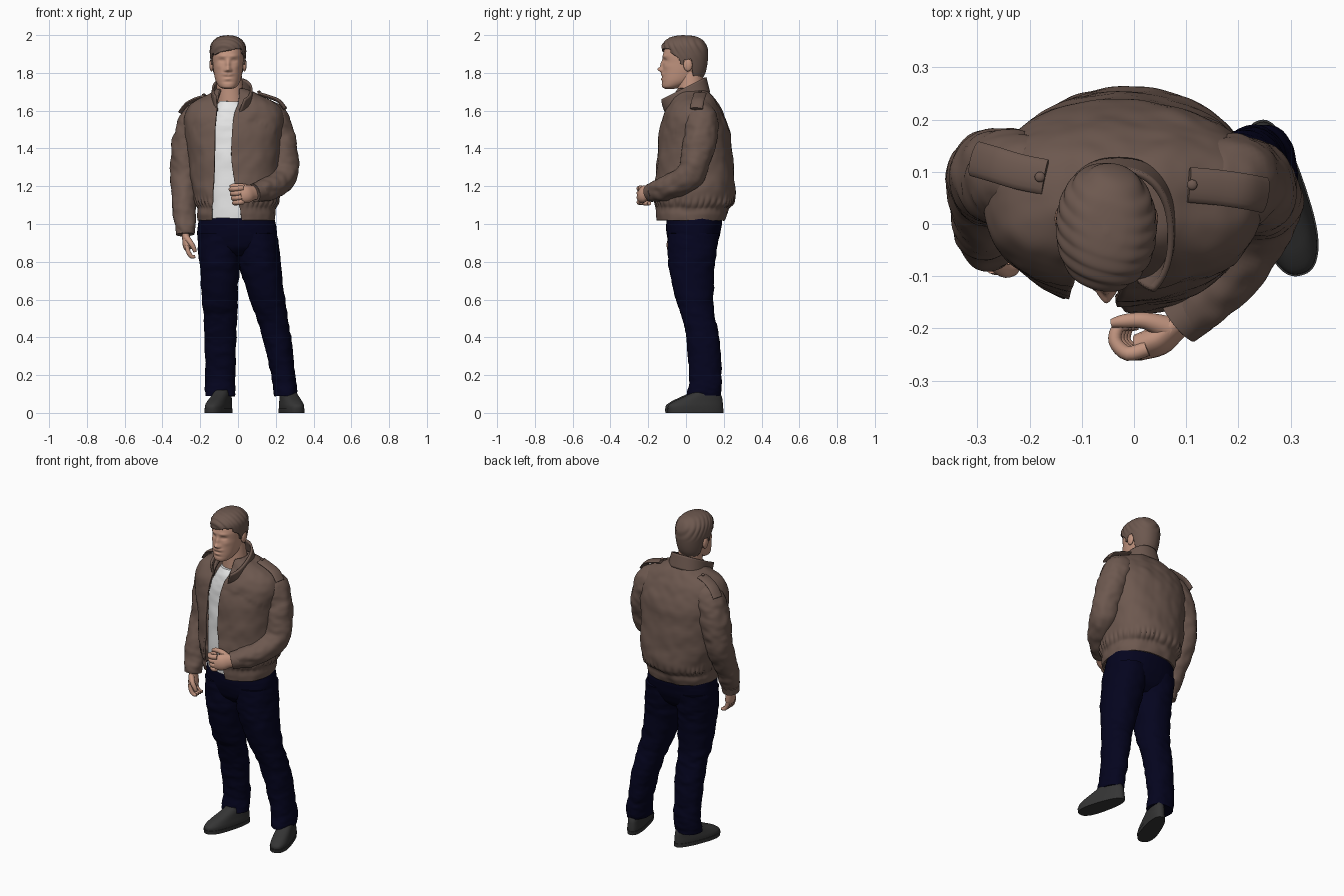
import bpy, bmesh, math
from mathutils import Vector, noise

def mat(name, rgb):
    m = bpy.data.materials.new(name)
    m.diffuse_color = (*rgb, 1)
    return m

BROWN = mat("brown", (0.152, 0.098, 0.078))
SKIN = mat("skin", (0.54, 0.3, 0.215))
WHITE = mat("white", (0.8, 0.8, 0.8))
NAVY = mat("navy", (0.0012, 0.0012, 0.013))
BLACK = mat("charcoal", (0.035, 0.035, 0.035))

def spline(rows, n):
    """Catmull-Rom resampling of table rows."""
    out, k = [], len(rows) - 1
    for i in range(n + 1):
        f = i / n * k
        j = min(int(f), k - 1)
        t = f - j
        q = [rows[max(0, min(k, j + d))] for d in (-1, 0, 1, 2)]
        out.append([0.5 * (2 * b + (c - a) * t + (2 * a - 5 * b + 4 * c - d) * t * t
                    + (3 * b - a - 3 * c + d) * t ** 3) for a, b, c, d in zip(*q)])
    return out

def spow(v, e):
    return math.copysign(abs(v) ** e, v)

def section(z, x0, x1, y0, y1, angles, n=2.3):
    """Horizontal superellipse inside the given bounds."""
    return [Vector(((x0 + x1) / 2 + (x1 - x0) / 2 * spow(math.cos(a), 2 / n),
                    (y0 + y1) / 2 + (y1 - y0) / 2 * spow(math.sin(a), 2 / n), z)) for a in angles]

def circle(n):
    return [2 * math.pi * i / n for i in range(n)]

def sweep(x0, x1, xl, xr, m, n=2.3):
    """Angles around the back from the right opening edge to the left one."""
    a, b = [-math.acos(max(-1, min(1, spow((x - (x0 + x1) / 2) / ((x1 - x0) / 2), n / 2)))) for x in (xr, xl)]
    return [a + (b + 2 * math.pi - a) * i / m for i in range(m + 1)]

def surface(name, rings, material, closed=True, cap=True, fold=0, thick=0, keep=None, freq=(11, 11, 20), sharp=50):
    bm = bmesh.new()
    vs = [[bm.verts.new(p) for p in r] for r in rings]
    m = len(rings[0])
    for r0, r1 in zip(vs, vs[1:]):
        for i in range(m if closed else m - 1):
            j = (i + 1) % m
            bm.faces.new((r0[i], r0[j], r1[j], r1[i]))
    if closed and cap:
        bm.faces.new(vs[0])
        bm.faces.new(vs[-1])
    bmesh.ops.recalc_face_normals(bm, faces=bm.faces)
    bm.normal_update()
    if fold:    # cloth folds
        for v in bm.verts:
            p = Vector([a * b for a, b in zip(v.co, freq)])
            v.co += v.normal * fold * (noise.noise(p) + 0.5 * noise.noise(p * 2.3))
    if keep:
        bad = [f for f in bm.faces if not keep(f.calc_center_median())]
        bmesh.ops.delete(bm, geom=bad, context='FACES')
    me = bpy.data.meshes.new(name)
    bm.to_mesh(me)
    bm.free()
    me.materials.append(material)
    ob = bpy.data.objects.new(name, me)
    bpy.context.collection.objects.link(ob)
    bpy.ops.object.select_all(action='DESELECT')
    ob.select_set(True)
    bpy.context.view_layer.objects.active = ob
    bpy.ops.object.shade_smooth_by_angle(angle=math.radians(sharp))
    if thick:
        s = ob.modifiers.new("thickness", 'SOLIDIFY')
        s.thickness, s.offset = thick, 0
    return ob

def loft(name, rows, material, steps=40, m=48, n=2.3, **kw):
    return surface(name, [section(*r, circle(m), n) for r in spline(rows, steps)], material, **kw)

def tube(name, pts, material, steps=12, m=16, flat=1, up=(0, 0, 1), **kw):
    """Tube through (x, y, z, radius) points; flat squashes it along up."""
    rows = spline(pts, steps)
    c = [Vector(r[:3]) for r in rows]
    rings, u = [], None
    for i, r in enumerate(rows):
        t = (c[min(i + 1, steps)] - c[max(i - 1, 0)]).normalized()
        u = u or Vector(up)
        u = (u - t * u.dot(t)).normalized()
        w = t.cross(u)
        rings.append([c[i] + r[3] * (u * flat * math.sin(a) + w * math.cos(a)) for a in circle(m)])
    return surface(name, rings, material, **kw)

def ball(name, loc, size, material):
    rows = [[Vector((loc[0] + size[0] * math.sin(p) * math.cos(a), loc[1] + size[1] * math.sin(p) * math.sin(a),
             loc[2] - size[2] * math.cos(p))) for a in circle(20)] for p in [0.02 + 3.1 * i / 12 for i in range(13)]]
    return surface(name, rows, material)

# trousers
loft("trouser_seat", [(0.83, -0.14, 0.13, -0.04, 0.11), (0.87, -0.2, 0.2, -0.08, 0.15), (0.93, -0.215, 0.208, -0.1, 0.175),
     (1.0, -0.212, 0.2, -0.105, 0.19), (1.06, -0.2, 0.185, -0.1, 0.185)], NAVY, fold=0.003)
depth = [(0.95, -0.095, 0.178), (0.85, -0.095, 0.162), (0.76, -0.088, 0.152), (0.6, -0.055, 0.143), (0.5, -0.02, 0.155),
         (0.4, 0.0, 0.175), (0.3, 0.012, 0.183), (0.2, 0.018, 0.188), (0.13, 0.012, 0.186), (0.09, 0.005, 0.18)]
right = [(-0.212, 0.0), (-0.212, 0.008), (-0.203, 0.006), (-0.19, -0.002), (-0.182, -0.005), (-0.178, -0.01),
         (-0.174, -0.012), (-0.172, -0.014), (-0.176, -0.014), (-0.174, -0.018)]
left = [(-0.01, 0.205), (0.0, 0.221), (0.012, 0.23), (0.062, 0.248), (0.1, 0.264), (0.13, 0.28),
        (0.155, 0.294), (0.175, 0.304), (0.188, 0.315), (0.192, 0.313)]
for name, xs, slim in (("right_trouser_leg", right, 0.04), ("left_trouser_leg", left, 0)):
    loft(name, [(d[0], *x, d[1] + slim * min(1, max(0, 1.4 - 2 * d[0])), d[2] - 0.1 * slim) for d, x in zip(depth, xs)],
         NAVY, steps=90, n=2.2, fold=0.006, freq=(12, 12, 22))

# shoes: flat sole and rounded upper, turned outwards
sole = [(0, -0.05, 0.05, -0.15, 0.152), (0.022, -0.051, 0.051, -0.154, 0.154)]
upper = [(0.02, -0.048, 0.048, -0.15, 0.15), (0.04, -0.048, 0.048, -0.147, 0.15), (0.062, -0.045, 0.045, -0.115, 0.148),
         (0.08, -0.043, 0.043, -0.075, 0.145), (0.098, -0.041, 0.041, -0.035, 0.138), (0.12, -0.036, 0.036, 0.005, 0.128)]
for side, x, y, turn in (("right", -0.1, 0.036, -0.33), ("left", 0.28, 0.05, 0.27)):
    for part, rows, st in (("sole", sole, 2), ("shoe", upper, 20)):
        ob = loft(f"{side}_{part}", rows, BLACK, steps=st, n=2.5)
        for v in ob.data.vertices:      # narrower heel
            v.co.x *= 1.03 - 0.9 * v.co.y if v.co.y > -0.1 else 1.12
        ob.location, ob.rotation_euler = (x, y, 0), (0, 0, turn)

# shirt
loft("shirt", [(1.03, -0.18, 0.16, -0.125, 0.15), (1.3, -0.19, 0.16, -0.12, 0.18), (1.5, -0.18, 0.15, -0.105, 0.15),
     (1.6, -0.13, 0.06, -0.085, 0.08), (1.65, -0.1, 0.015, -0.06, 0.05)], WHITE, fold=0.004)

# jacket body: z, x0, x1, y0, y1, opening left, opening right
body = [(1.02, -0.208, 0.188, -0.15, 0.2, -0.14, 0.02), (1.05, -0.212, 0.192, -0.155, 0.212, -0.138, 0.015),
        (1.085, -0.21, 0.19, -0.155, 0.22, -0.136, 0.01), (1.12, -0.228, 0.208, -0.162, 0.247, -0.134, 0.0),
        (1.2, -0.24, 0.217, -0.16, 0.254, -0.13, -0.015), (1.35, -0.258, 0.22, -0.147, 0.24, -0.122, -0.035),
        (1.5, -0.275, 0.23, -0.132, 0.222, -0.12, -0.03), (1.58, -0.275, 0.23, -0.11, 0.192, -0.112, -0.02),
        (1.635, -0.24, 0.2, -0.08, 0.165, -0.11, 0.0), (1.685, -0.145, 0.098, -0.055, 0.128, -0.1, 0.005),
        (1.71, -0.108, 0.03, -0.045, 0.09, -0.09, 0.005)]
rings = []
for z, x0, x1, y0, y1, xl, xr in spline(body, 80):
    angles = sweep(x0, x1, xl, xr, 200)
    ring = section(z, x0, x1, y0, y1, angles)
    g = 0.018 * math.exp(-((z - 1.115) / 0.025) ** 2)     # gathers over the waistband
    mid = Vector(((x0 + x1) / 2, (y0 + y1) / 2, z))
    for p, a in zip(ring, angles):
        yoke = 0.01 if z > 1.46 + 0.1 * max(0, -math.sin(a)) ** 2 else 0
        k = 1 + g * math.sin(40 * a + 2 * math.sin(5 * a)) + yoke
        p.xy = mid.xy + (p.xy - mid.xy) * k
    rings.append(ring)
surface("jacket_body", rings, BROWN, closed=False, fold=0.007, thick=0.012, freq=(9, 9, 10))

# stand-up collar sloping down to the front
rings = []
for i in range(9):
    s = i / 8
    x0, x1, y0, y1 = -0.14 + 0.008 * s, 0.08 - 0.01 * s, -0.105 - 0.045 * s, 0.122 - 0.02 * s
    ring = section(0, x0, x1, y0, y1, sweep(x0, x1, -0.11 - 0.01 * s, 0.0 + 0.035 * s, 60))
    for p in ring:
        p.z = 1.635 + 0.09 * s + 0.5 * p.y
    rings.append(ring)
surface("collar", rings, BROWN, closed=False, thick=0.012)

# jacket sleeves and cuffs
r_arm = [(-0.16, 0.085, 1.585, 0.07), (-0.21, 0.088, 1.55, 0.09), (-0.243, 0.09, 1.48, 0.094), (-0.268, 0.088, 1.36, 0.089),
         (-0.28, 0.068, 1.24, 0.079), (-0.285, 0.008, 1.1, 0.066), (-0.281, -0.03, 1.0, 0.054), (-0.278, -0.042, 0.945, 0.046)]
l_arm = [(0.12, 0.085, 1.585, 0.07), (0.175, 0.082, 1.56, 0.087), (0.203, 0.077, 1.49, 0.09), (0.238, 0.06, 1.37, 0.082),
         (0.238, 0.02, 1.26, 0.075), (0.19, -0.08, 1.2, 0.066), (0.13, -0.15, 1.178, 0.053), (0.085, -0.187, 1.165, 0.045)]
for side, arm in (("right", r_arm), ("left", l_arm)):
    tube(f"{side}_sleeve", arm, BROWN, steps=80, m=48, up=(0, 1, 0.1), fold=0.009, freq=(11, 11, 15))
    a, b = Vector(arm[-2]), Vector(arm[-1])
    tube(f"{side}_cuff", [a.lerp(b, 0.3)[:3] + (0.052,), b[:3] + (0.049,)], BROWN, steps=4, m=32, up=(0, 1, 0.1))

# shoulder straps with buttons
for side, pts in (("right", [(-0.17, 0.09, 1.675), (-0.22, 0.1, 1.662), (-0.27, 0.115, 1.635), (-0.305, 0.125, 1.59)]),
                  ("left", [(0.105, 0.075, 1.69), (0.16, 0.07, 1.674), (0.215, 0.062, 1.652), (0.25, 0.055, 1.61)])):
    tube(f"{side}_shoulder_strap", [p + (0.034,) for p in pts], BROWN, flat=0.3)
    x, y, z = pts[0]
    ball(f"{side}_strap_button", (x * 1.06, y, z + 0.01), (0.01, 0.01, 0.006), BROWN)
for i in range(6):
    z = 1.08 + i * 0.08
    ball("front_button", (0.035 - 0.035 * min(1, i / 3), -0.152 + 0.004 * i, z), (0.007, 0.006, 0.007), BROWN)

# right hand, hanging with slightly curled fingers
tube("right_palm", [(-0.278, -0.04, 0.96, 0.03), (-0.274, -0.045, 0.925, 0.036), (-0.268, -0.052, 0.885, 0.04),
     (-0.264, -0.054, 0.865, 0.03)], SKIN, up=(1, 0, 0), flat=0.6)
for i in range(4):
    y = -0.083 + i * 0.019
    tube("right_finger", [(-0.272, y, 0.885, 0.012), (-0.262, y - 0.003, 0.85, 0.012), (-0.246, y, 0.828, 0.011),
         (-0.228, y + 0.004, 0.827, 0.008)], SKIN, up=(0, 1, 0))
tube("right_thumb", [(-0.275, -0.065, 0.93, 0.017), (-0.25, -0.088, 0.9, 0.014), (-0.233, -0.088, 0.87, 0.012),
     (-0.228, -0.086, 0.852, 0.008)], SKIN, up=(0, 1, 0))

# left hand, loosely closed in front of the waist
tube("left_palm", [(0.1, -0.18, 1.168, 0.036), (0.07, -0.205, 1.165, 0.042), (0.045, -0.224, 1.158, 0.047),
     (0.01, -0.236, 1.15, 0.042)], SKIN, up=(0.6, 0.8, 0), flat=0.6)
for i in range(4):
    z, s = 1.19 - i * 0.024, 0.006 * i
    tube("left_finger", [(0.025, -0.238, z, 0.015), (-0.012 + s, -0.248, z - 0.003, 0.014), (-0.036 + s, -0.225, z - 0.006, 0.013),
         (-0.03 + s, -0.198, z - 0.008, 0.012), (-0.01 + s, -0.194, z - 0.008, 0.009)], SKIN, up=(0, 0, 1), steps=16)
tube("left_thumb", [(0.065, -0.2, 1.182, 0.024), (0.02, -0.185, 1.198, 0.016), (-0.02, -0.186, 1.202, 0.013),
     (-0.043, -0.19, 1.198, 0.008)], SKIN, up=(0, 0, 1))

# neck and ears
HX = -0.053
tube("neck", [(-0.035, 0.03, 1.6, 0.076), (-0.042, 0.025, 1.7, 0.071), (-0.05, 0.02, 1.8, 0.068)], SKIN, m=32, up=(0, 1, 0))
for s in (-1, 1):
    ball("ear", (HX + s * 0.087, 0.01, 1.842), (0.012, 0.024, 0.034), SKIN)

# head: z, half width, front, back; then features pushed in or out
def head_rows(t):
    return [(z, HX - w, HX + w, f, b) for z, w, f, b in t]
head = loft("head", head_rows([(1.716, 0.022, -0.112, -0.06), (1.726, 0.045, -0.126, -0.02), (1.755, 0.064, -0.129, 0.045),
     (1.8, 0.075, -0.127, 0.085), (1.85, 0.081, -0.122, 0.1), (1.9, 0.083, -0.121, 0.104), (1.95, 0.072, -0.1, 0.09),
     (1.975, 0.045, -0.065, 0.06)]), SKIN, steps=90, m=160, n=2.1, sharp=85)
features = [(0.032, 1.866, 0.016, 0.009, -0.01), (0.03, 1.889, 0.024, 0.008, 0.004), (0, 1.818, 0.014, 0.012, 0.024),
            (0, 1.845, 0.012, 0.022, 0.013), (0.014, 1.812, 0.008, 0.008, 0.007), (0.014, 1.793, 0.018, 0.008, 0.006),
            (0, 1.777, 0.02, 0.004, -0.003), (0, 1.768, 0.017, 0.006, 0.004), (0, 1.752, 0.025, 0.007, -0.003),
            (0.032, 1.866, 0.01, 0.006, 0.004), (0.05, 1.835, 0.018, 0.016, 0.004)]
for v in head.data.vertices:
    if v.co.y < -0.05:
        dx, z = abs(v.co.x - HX), v.co.z
        v.co.y -= sum(a * math.exp(-((dx - fx) / sx) ** 2 - ((z - fz) / sz) ** 2) for fx, fz, sx, sz, a in features)

# swept hair: hairline higher on one side, with sideburns and gaps for the ears
line = [(-0.2, 1.918), (-0.11, 1.918), (-0.08, 1.908), (-0.05, 1.888), (-0.035, 1.875), (-0.028, 1.845), (-0.014, 1.845),
        (-0.01, 1.87), (0.028, 1.872), (0.036, 1.79), (0.05, 1.77), (0.2, 1.77)]
def hairline(c):
    for (y0, z0), (y1, z1) in zip(line, line[1:]):
        if y0 <= c.y <= y1:
            front = 0.22 * (c.x - HX) if c.y < -0.08 else 0
            return c.z > z0 + (z1 - z0) * (c.y - y0) / (y1 - y0) + front
rows = spline(head_rows([(1.76, 0.066, -0.1, 0.078), (1.8, 0.077, -0.11, 0.098), (1.85, 0.086, -0.118, 0.109),
     (1.9, 0.091, -0.122, 0.112), (1.945, 0.087, -0.122, 0.103), (1.975, 0.066, -0.098, 0.078), (1.99, 0.038, -0.062, 0.045),
     (1.995, 0.004, -0.02, -0.01)]), 100)
rings = [section(*r, circle(180), 2.15) for r in rows]
for ring in rings:
    for p in ring:      # combed strands
        top = min(1, max(0, (p.z - 1.87) / 0.06))
        k = 1 + 0.02 * top * math.sin(60 * (p.x - HX) + 200 * p.y + 120 * p.z)
        p.xy = Vector((HX, -0.01)) + (p.xy - Vector((HX, -0.01))) * k
surface("hair", rings, BROWN, keep=hairline, thick=0.009, sharp=80)
